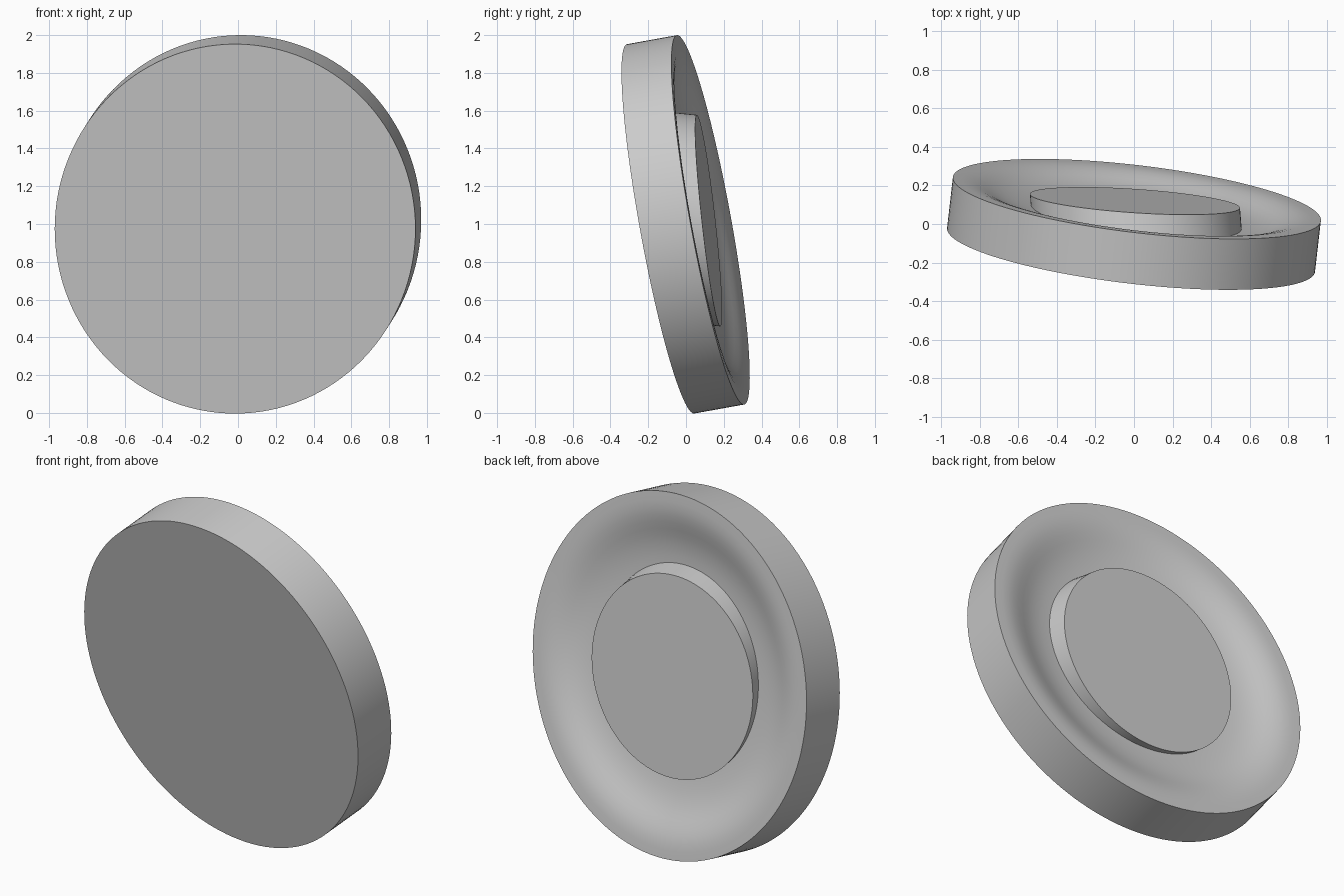
import bpy, math
from mathutils import Vector

cube = bpy.data.objects.get("Cube")
if cube:
    bpy.data.objects.remove(cube)

grey = bpy.data.materials.new("plain grey")
grey.use_nodes = True
COLOUR = (0.6, 0.6, 0.6, 1)
grey.diffuse_color = COLOUR
grey.node_tree.nodes["Principled BSDF"].inputs["Base Color"].default_value = COLOUR

SEGMENTS = 128


def lathe(name, profile, centre, side, up, axis):
    """Sweep (radius, height) points around an axis; zero radius makes a pole."""
    centre, side, up, axis = map(Vector, (centre, side, up, axis))
    verts, rings, faces = [], [], []
    for r, h in profile:
        count = SEGMENTS if r > 0 else 1
        rings.append([len(verts) + i % count for i in range(SEGMENTS)])
        for i in range(count):
            a = math.tau * i / SEGMENTS
            verts.append(centre + side * r * math.cos(a) + up * r * math.sin(a) + axis * h)
    for low, high in zip(rings, rings[1:]):
        for i in range(SEGMENTS):
            j = (i + 1) % SEGMENTS
            quad = [low[j], low[i], high[i], high[j]]
            faces.append(list(dict.fromkeys(quad)))
    mesh = bpy.data.meshes.new(name)
    mesh.from_pydata(verts, [], faces)
    mesh.materials.append(grey)
    obj = bpy.data.objects.new(name, mesh)
    bpy.context.collection.objects.link(obj)
    bpy.ops.object.select_all(action='DESELECT')
    obj.select_set(True)
    bpy.context.view_layer.objects.active = obj
    bpy.ops.object.shade_smooth_by_angle(angle=math.radians(35))
    return obj


# Tilted round body: flat front, straight rim, rounded lip and dished back
normal = Vector((0.115, 1, 0.18)).normalized()
dish = [(1, 0), (0.95, -0.001), (0.91, -0.004), (0.87, -0.012), (0.83, -0.024),
        (0.79, -0.039), (0.75, -0.054), (0.7, -0.069), (0.64, -0.081),
        (0.56, -0.09), (0.4, -0.097), (0, -0.1)]
lathe("dished_body", [(0, -0.27), (1, -0.27)] + dish, (0.015, 0.13, 1.022),
      (0.955, -0.11, 0), (0, -0.176, 0.978), normal)

# Flat central boss, tilted slightly less than the body
lathe("centre_boss", [(0, -0.14), (1, -0.14), (1, 0), (0, 0)], (0.005, 0.12, 1.018),
      (0.545, -0.036, 0), (0, -0.062, 0.56), (-0.08, 1, -0.1))
